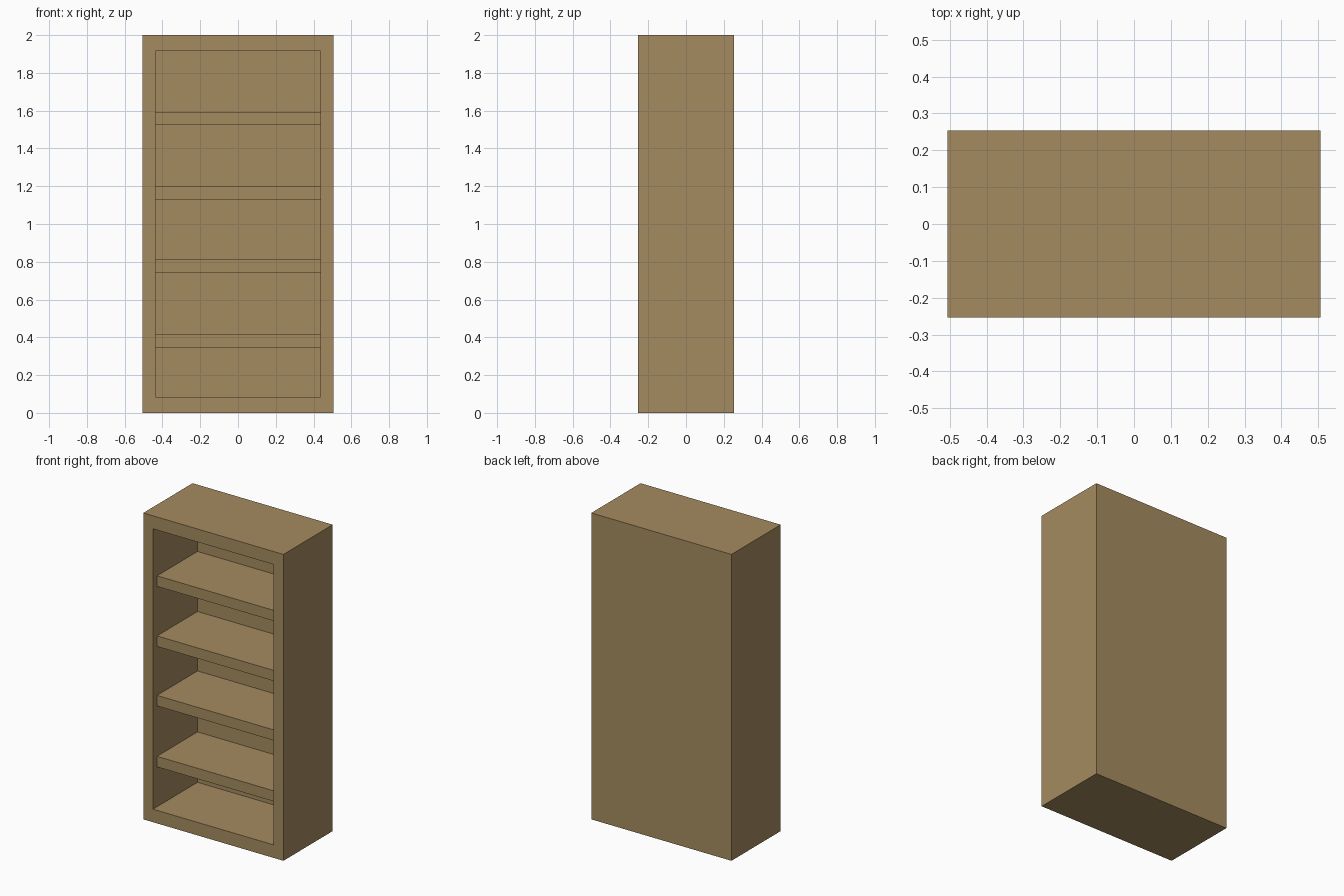
import bpy, bmesh
from mathutils import Vector

if "Cube" in bpy.data.objects:
    bpy.data.objects.remove(bpy.data.objects["Cube"])

W, D, H = 0.506, 0.254, 2.0           # half width, half depth, height
IW, IZ0, IZ1 = 0.436, 0.085, 1.915    # opening half width, bottom, top
BACK_Y = 0.205                        # front of the back panel
SHELF_Y = -0.212                      # front edge of the shelves

wood = bpy.data.materials.new("light brown wood")
wood.diffuse_color = (0.375, 0.26, 0.117, 1)
wood.use_nodes = True
wood.node_tree.nodes["Principled BSDF"].inputs["Base Color"].default_value = wood.diffuse_color


def finish(bm, name):
    bmesh.ops.recalc_face_normals(bm, faces=bm.faces)
    me = bpy.data.meshes.new(name)
    bm.to_mesh(me)
    bm.free()
    me.materials.append(wood)
    ob = bpy.data.objects.new(name, me)
    bpy.context.collection.objects.link(ob)
    return ob


def box(bm, lo, hi):
    verts = bmesh.ops.create_cube(bm, size=1)["verts"]
    for v in verts:
        v.co = Vector([hi[i] if v.co[i] > 0 else lo[i] for i in range(3)])


# Cabinet: box whose front face is inset to the opening and pushed in
bm = bmesh.new()
box(bm, (-W, -D, 0), (W, D, H))
bm.normal_update()
front = min(bm.faces, key=lambda f: f.calc_center_median().y)
bmesh.ops.inset_region(bm, faces=[front], thickness=0.05)
for v in front.verts:
    v.co = (IW if v.co.x > 0 else -IW, -D, IZ1 if v.co.z > 1 else IZ0)
inner = bmesh.ops.extrude_discrete_faces(bm, faces=[front])["faces"][0]
for v in inner.verts:
    v.co.y = BACK_Y
finish(bm, "bookcase_cabinet")

# Four shelves, set back slightly from the front
for i, (z0, z1) in enumerate([(0.345, 0.414), (0.743, 0.812),
                              (1.131, 1.2), (1.523, 1.592)]):
    bm = bmesh.new()
    box(bm, (-IW, SHELF_Y, z0), (IW, BACK_Y, z1))
    finish(bm, f"shelf_{i + 1}")
